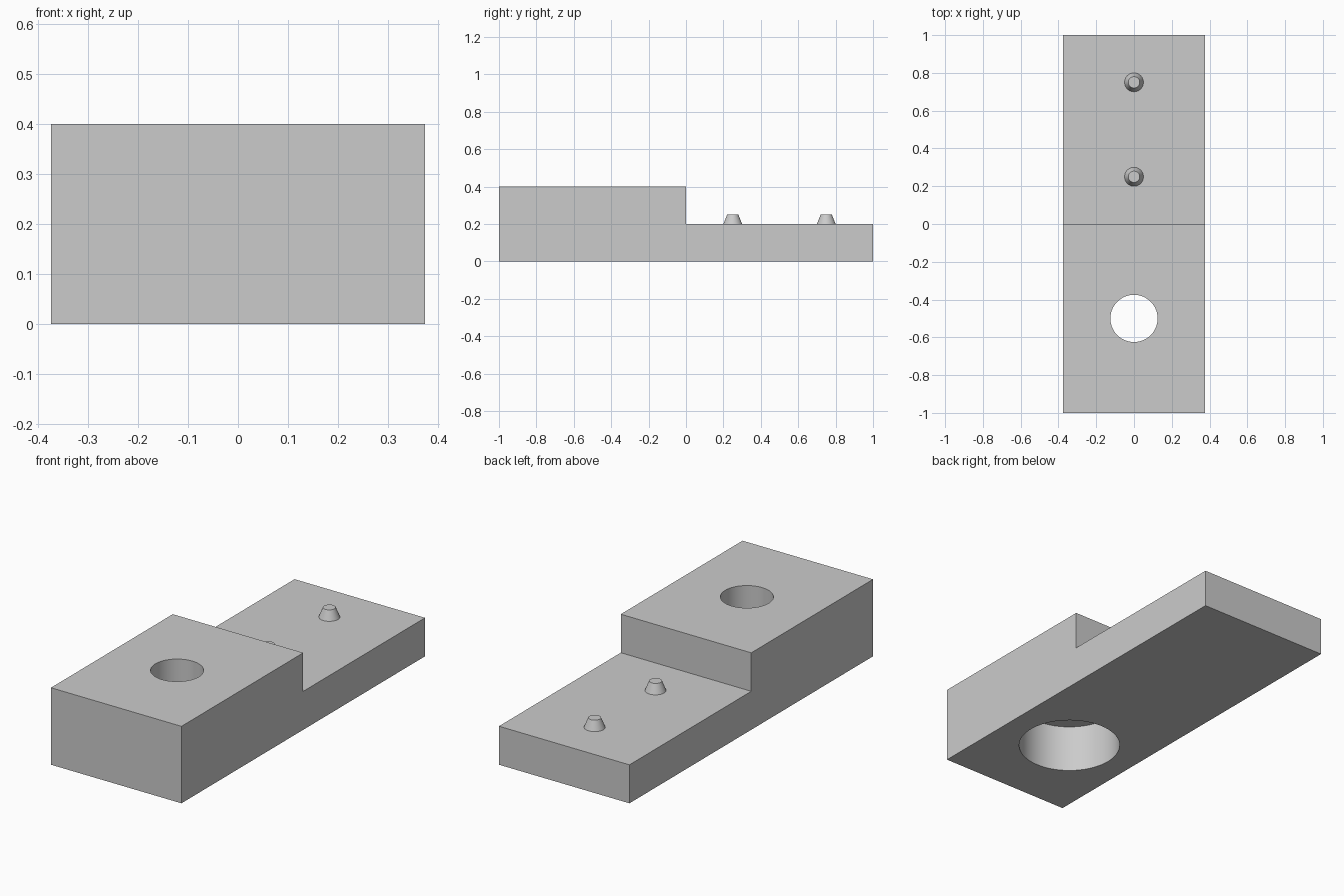
import bpy, bmesh, math

cube = bpy.data.objects.get("Cube")
if cube:
    bpy.data.objects.remove(cube, do_unlink=True)

grey = bpy.data.materials.new("plain grey")
grey.use_nodes = True
grey.diffuse_color = (0.6, 0.6, 0.6, 1)
grey.node_tree.nodes["Principled BSDF"].inputs["Base Color"].default_value = (0.6, 0.6, 0.6, 1)


def finish(obj):
    bpy.ops.object.select_all(action="DESELECT")
    obj.select_set(True)
    bpy.context.view_layer.objects.active = obj
    bpy.ops.object.shade_smooth_by_angle(angle=math.radians(30))


def cone(name, y, z0, z1, r0, r1, sides=64):
    bpy.ops.mesh.primitive_cone_add(vertices=sides, radius1=r0, radius2=r1,
                                    depth=z1 - z0, location=(0, y, (z0 + z1) / 2))
    obj = bpy.context.object
    obj.name = name
    obj.data.materials.append(grey)
    return obj


# Stepped block: side profile extruded across the width
half_width = 0.375
profile = [(-1, 0), (1, 0), (1, 0.2), (0, 0.2), (0, 0.4), (-1, 0.4)]
bm = bmesh.new()
side = bm.faces.new([bm.verts.new((-half_width, y, z)) for y, z in profile])
new = bmesh.ops.extrude_face_region(bm, geom=[side])["geom"]
bmesh.ops.translate(bm, vec=(2 * half_width, 0, 0),
                    verts=[v for v in new if isinstance(v, bmesh.types.BMVert)])
bmesh.ops.recalc_face_normals(bm, faces=bm.faces)
mesh = bpy.data.meshes.new("stepped_block")
bm.to_mesh(mesh)
bm.free()
mesh.materials.append(grey)
block = bpy.data.objects.new("stepped_block", mesh)
bpy.context.collection.objects.link(block)

# Through hole, with a wider bore from below
for name, z0, z1, r in (("bore_cutter", -0.1, 0.25, 0.25),
                        ("hole_cutter", 0.1, 0.5, 0.125)):
    cutter = cone(name, -0.5, z0, z1, r, r)
    cutter.hide_render = True
    cut = block.modifiers.new(name, "BOOLEAN")
    cut.operation = "DIFFERENCE"
    cut.solver = "EXACT"
    cut.object = cutter
    bpy.context.view_layer.objects.active = block
    bpy.ops.object.modifier_apply(modifier=cut.name)
    bpy.data.objects.remove(cutter, do_unlink=True)
finish(block)

# Tapered locating pins on the low step
for name, y in (("front_pin", 0.25), ("rear_pin", 0.75)):
    finish(cone(name, y, 0.2, 0.25, 0.05, 0.03))
